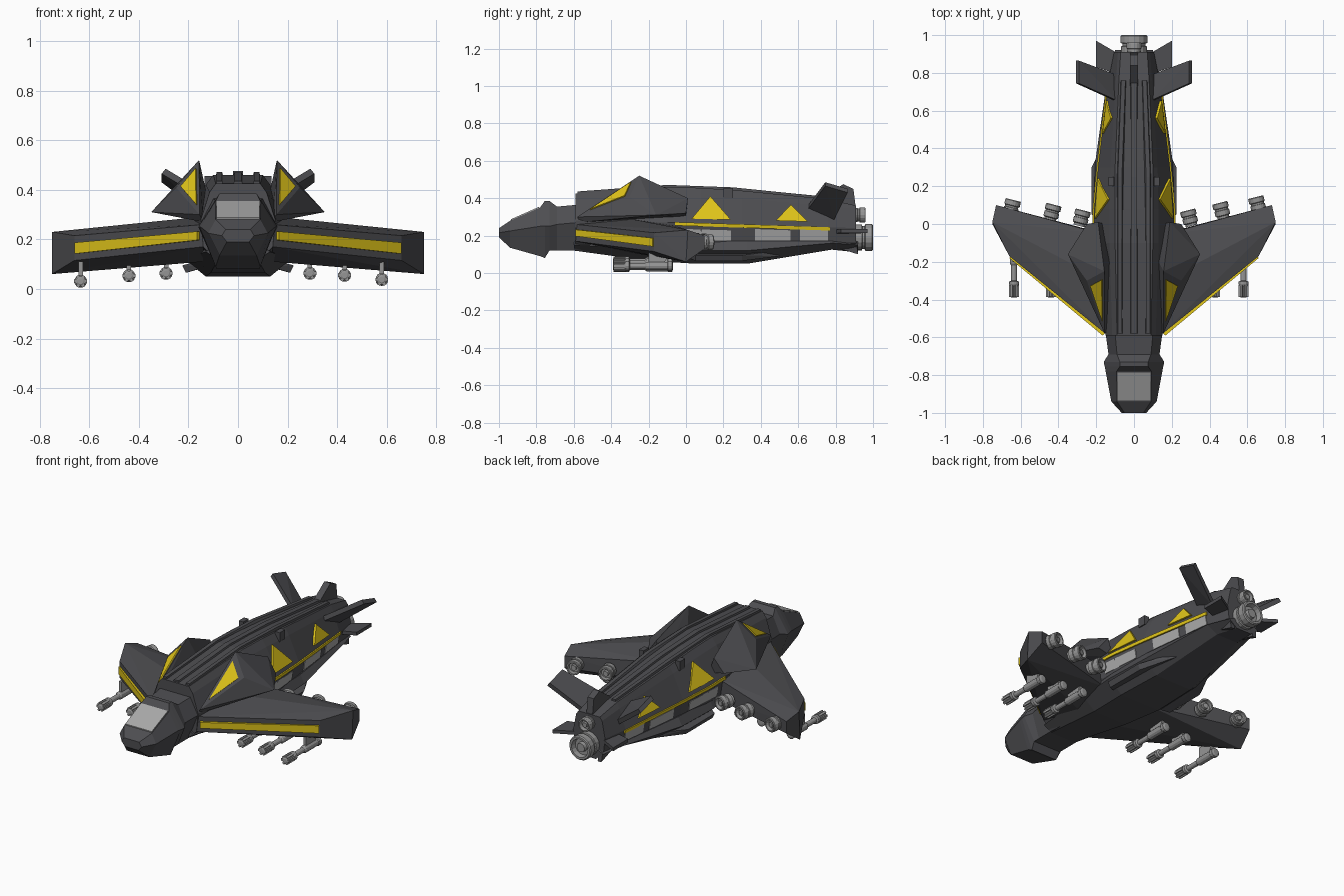
import bpy, bmesh, math
from mathutils import Vector, Matrix

if "Cube" in bpy.data.objects:
    bpy.data.objects.remove(bpy.data.objects["Cube"])

def material(name, rgb):
    m = bpy.data.materials.new(name)
    m.diffuse_color = (*rgb, 1)
    m.use_nodes = True
    m.node_tree.nodes["Principled BSDF"].inputs["Base Color"].default_value = m.diffuse_color
    return m

DARK = material("dark_hull", (0.075, 0.075, 0.082))
YELLOW = material("yellow_trim", (0.75, 0.56, 0.01))
GLASS = material("pale_panel", (0.4, 0.4, 0.4))
METAL = material("bare_metal", (0.3, 0.3, 0.3))

def finish(name, bm, mat, mirror=False):
    bmesh.ops.recalc_face_normals(bm, faces=bm.faces)
    me = bpy.data.meshes.new(name)
    bm.to_mesh(me)
    bm.free()
    me.materials.append(mat)
    ob = bpy.data.objects.new(name, me)
    bpy.context.collection.objects.link(ob)
    if mirror:
        ob.modifiers.new("mirror", 'MIRROR').use_mirror_merge = False
    return ob

def hull(name, pts, mat=DARK, mirror=True):
    """Convex solid through the given points."""
    bm = bmesh.new()
    vs = [bm.verts.new(p) for p in pts]
    res = bmesh.ops.convex_hull(bm, input=vs)
    loose = [v for v in bm.verts if not v.link_faces]
    bmesh.ops.delete(bm, geom=loose, context='VERTS')
    bmesh.ops.dissolve_limit(bm, angle_limit=0.02, verts=bm.verts, edges=bm.edges)
    return finish(name, bm, mat, mirror)

def loft(name, stations, mat=DARK):
    """Symmetric skin; each station is (y, [(half_width, z), ...]) from top to bottom."""
    bm = bmesh.new()
    rings = []
    for y, half in stations:
        pts = half + [(-x, z) for x, z in reversed(half)]
        rings.append([bm.verts.new((x, y, z)) for x, z in pts])
    n = len(rings[0])
    for a, b in zip(rings, rings[1:]):
        for i in range(n):
            bm.faces.new((a[i], a[(i + 1) % n], b[(i + 1) % n], b[i]))
    bm.faces.new(rings[0])
    bm.faces.new(rings[-1])
    return finish(name, bm, mat)

def lathe(name, loc, profile, segs=14, turn=0, extra=()):
    """Solid of revolution about the y axis, profile is (y, radius); extra boxes are (centre, size)."""
    bm = bmesh.new()
    rings = [[bm.verts.new((r * math.cos(2 * math.pi * k / segs), y, r * math.sin(2 * math.pi * k / segs)))
              for k in range(segs)] for y, r in profile]
    for a, b in zip(rings, rings[1:]):
        for k in range(segs):
            bm.faces.new((a[k], a[(k + 1) % segs], b[(k + 1) % segs], b[k]))
    bm.faces.new(rings[0])
    bm.faces.new(rings[-1])
    for c, s, ang in extra:
        bmesh.ops.create_cube(bm, size=1, matrix=Matrix.Rotation(ang, 4, 'Y') @ Matrix.Translation(c)
                              @ Matrix.Diagonal((*s, 1)))
    ob = finish(name, bm, METAL)
    ob.location = loc
    ob.rotation_euler.z = turn
    return ob

# Main fuselage
BODY = [
    (-0.59, [(.09, .425), (.115, .39), (.15, .28), (.14, .17), (.09, .12)]),
    (-0.10, [(.10, .46), (.13, .42), (.215, .27), (.20, .16), (.12, .07)]),
    (0.08, [(.10, .455), (.13, .415), (.212, .265), (.195, .16), (.12, .06)]),
    (0.30, [(.10, .44), (.125, .40), (.19, .26), (.175, .16), (.12, .06)]),
    (0.76, [(.08, .395), (.095, .36), (.135, .245), (.12, .16), (.07, .13)]),
    (0.91, [(.07, .36), (.085, .34), (.105, .24), (.095, .16), (.06, .13)]),
]
loft("fuselage", BODY)

# Belly keel with flared chines
loft("belly", [
    (-0.60, [(.10, .17), (.13, .15), (.08, .12)]),
    (-0.20, [(.17, .18), (.19, .13), (.11, .065)]),
    (0.05, [(.19, .17), (.215, .12), (.13, .05)]),
    (0.33, [(.18, .17), (.205, .12), (.12, .05)]),
    (0.78, [(.12, .17), (.14, .16), (.07, .125)]),
    (0.92, [(.06, .17), (.10, .15), (.05, .11)])])
hull("belly_flap", [(.13, .0, .12), (.13, .0, .09), (.21, .05, .065), (.225, .05, .095),
                    (.21, .3, .065), (.225, .3, .095), (.12, .5, .12), (.12, .5, .09)])

# Spine ridges along the back
def spine(name, x, w, h, y1, mirror):
    pts = []
    for y, z in ((-0.58, .42), (-0.1, .455), (0.25, .442), (y1, .39)):
        k = 1 if y < 0.5 else 0.75
        pts += [(x * k - w, y, z - .03), (x * k + w, y, z - .03),
                (x * k - w * .5, y, z + h), (x * k + w * .5, y, z + h)]
    hull(name, pts, DARK, mirror)
spine("centre_spine", 0, .03, .015, .78, False)
spine("side_spine", .075, .022, .016, .76, True)
hull("spine_block", [(x, y, z) for x in (.105, .135) for y in (.2, .25) for z in (.40, .455)])

# Cockpit head and chin
loft("cockpit", [
    (-1.0, [(.05, .24), (.065, .215), (.045, .19)]),
    (-0.94, [(.09, .28), (.12, .225), (.075, .135)]),
    (-0.78, [(.092, .35), (.15, .25), (.09, .09)]),
    (-0.755, [(.075, .385), (.155, .25), (.085, .08)]),
    (-0.73, [(.075, .385), (.16, .25), (.09, .12)]),
    (-0.69, [(.09, .355), (.135, .26), (.09, .12)]),
    (-0.58, [(.10, .365), (.15, .27), (.09, .12)])])
hull("windscreen", [(s * x, y, z + d) for s in (-1, 1) for d in (-.02, .006)
                    for x, y, z in ((.087, -.935, .282), (.088, -.785, .348))], GLASS, False)

# Panels lying on the fuselage flank
def flank(y, z, out):
    for (y0, a), (y1, b) in zip(BODY, BODY[1:]):
        if y <= y1:
            break
    t = (y - y0) / (y1 - y0)
    sec = [Vector(p).lerp(Vector(q), t) for p, q in zip(a, b)]
    lo, hi = (sec[2], sec[1]) if z > sec[2].y else (sec[3], sec[2])
    return (lo.x + (hi.x - lo.x) * (z - lo.y) / (hi.y - lo.y) + out, y, z)

def panel(name, outline, mat, out=.01):
    hull(name, [flank(y, z, d) for y, z in outline for d in (-.02, out)], mat)
panel("large_triangle", [(.03, .29), (.13, .41), (.24, .285)], YELLOW)
panel("small_triangle", [(.48, .28), (.56, .365), (.65, .275)], YELLOW)
for a, b in ((-.06, .08), (.08, .3), (.3, .77)):
    za, zb = .272 - .027 * (a + .06) / .83, .272 - .027 * (b + .06) / .83
    panel("side_stripe", [(a, za), (a, za - .018), (b, zb), (b, zb - .018)], YELLOW, .008)
for a, b in ((.0, .24), (.37, .56), (.61, .76)):
    panel("side_window", [(a, .235), (a, .175), (b, .228), (b, .175)], GLASS, .004)

# Wings
hull("wing", [(.14, -.59, .26), (.14, -.59, .17), (.14, -.3, .11), (.16, -.05, .13), (.18, -.05, .25),
              (.16, -.3, .29), (.66, -.17, .215), (.66, -.17, .115), (.75, .0, .06), (.75, .01, .23),
              (.73, .1, .13), (.73, .1, .20)])
hull("wing_stripe", [(x + d * .64, y - d * .77, z) for d in (-.02, .008)
                     for x, y, z in ((.16, -.585, .232), (.16, -.585, .197),
                                     (.655, -.174, .187), (.655, -.174, .142))], YELLOW)

# Shoulder intakes with a yellow inset on the forward face
N, P, M = Vector((.155, -.58, .30)), Vector((.157, -.25, .52)), Vector((.25, -.30, .41))
hull("shoulder_fin", [N, P, M, (.14, -.57, .27), (.35, -.16, .31), (.25, .0, .32), (.19, .01, .40),
                      (.13, -.2, .40), (.15, .0, .30)])
c, nrm = (N + P + M) / 3, (P - N).cross(M - N).normalized()
nrm *= 1 if nrm.y < 0 else -1
hull("shoulder_inset", [c + (v - c) * .66 + nrm * d for v in (N, P, M) for d in (-.015, .007)], YELLOW)

# Tail fins
def slab(name, pts, off, mirror=True):
    o = Vector(off)
    hull(name, [Vector(p) + s * o for p in pts for s in (-1, 1)], DARK, mirror)
slab("upper_tail_fin", [(.10, .655, .355), (.10, .79, .29), (.30, .865, .44), (.30, .745, .475)], (.008, 0, -.010))
slab("lower_tail_fin", [(.08, .79, .22), (.08, .90, .22), (.20, .97, .225), (.20, .83, .225)], (0, 0, .01))
slab("centre_tail_fin", [(0, .72, .39), (0, .84, .475), (0, .895, .45), (0, .91, .33), (0, .72, .34)],
     (.02, 0, 0), False)
slab("ventral_fin", [(.07, .76, .15), (.075, .92, .10), (.08, .91, .17)], (.012, 0, 0))

# Main and auxiliary thrusters
def thruster(name, loc, r, length, turn=0):
    prof = [(0, .75), (.15, .75), (.2, .95), (.5, .95), (.52, .85), (.62, .85), (.66, 1), (.95, 1), (1, .92),
            (1, .75), (.75, .68), (.75, .4), (.92, .35), (.92, .15)]
    lathe(name, loc, [(y * length, k * r) for y, k in prof], 16, turn)
thruster("main_thruster", (0, .88, .19), .072, .12)
thruster("upper_thruster", (0, .87, .31), .04, .09)
for s, spots in ((1, ((.305, -.01), (.475, .03), (.665, .06))), (-1, ((.29, -.01), (.445, .02), (.66, .045)))):
    for x, y in spots:
        thruster("wing_thruster", (s * x, y, .178 - .02 * x), .042, .085, s * .25)

# Underwing missiles with clustered noses, on pylons
CLUSTER = [((.02, -.355, 0), (.012, .065, .013), k * math.pi / 3) for k in range(6)]
for x, z in ((.29, .063), (.43, .055), (.58, .038), (-.29, .063), (-.44, .053), (-.635, .031)):
    lathe("missile", (x, 0, z),
          [(-.39, .012), (-.385, .02), (-.33, .02), (-.32, .026), (-.305, .026), (-.30, .015), (-.22, .015),
           (-.21, .022), (-.10, .022), (-.095, .026), (-.075, .026), (-.07, .014)], 12, 0, CLUSTER)
    hull("missile_pylon", [(x + dx, y, z + dz) for dx in (-.009, .009)
                           for y, dz in ((-.2, .01), (-.12, .01), (-.2, .08), (-.08, .08))], METAL, False)
